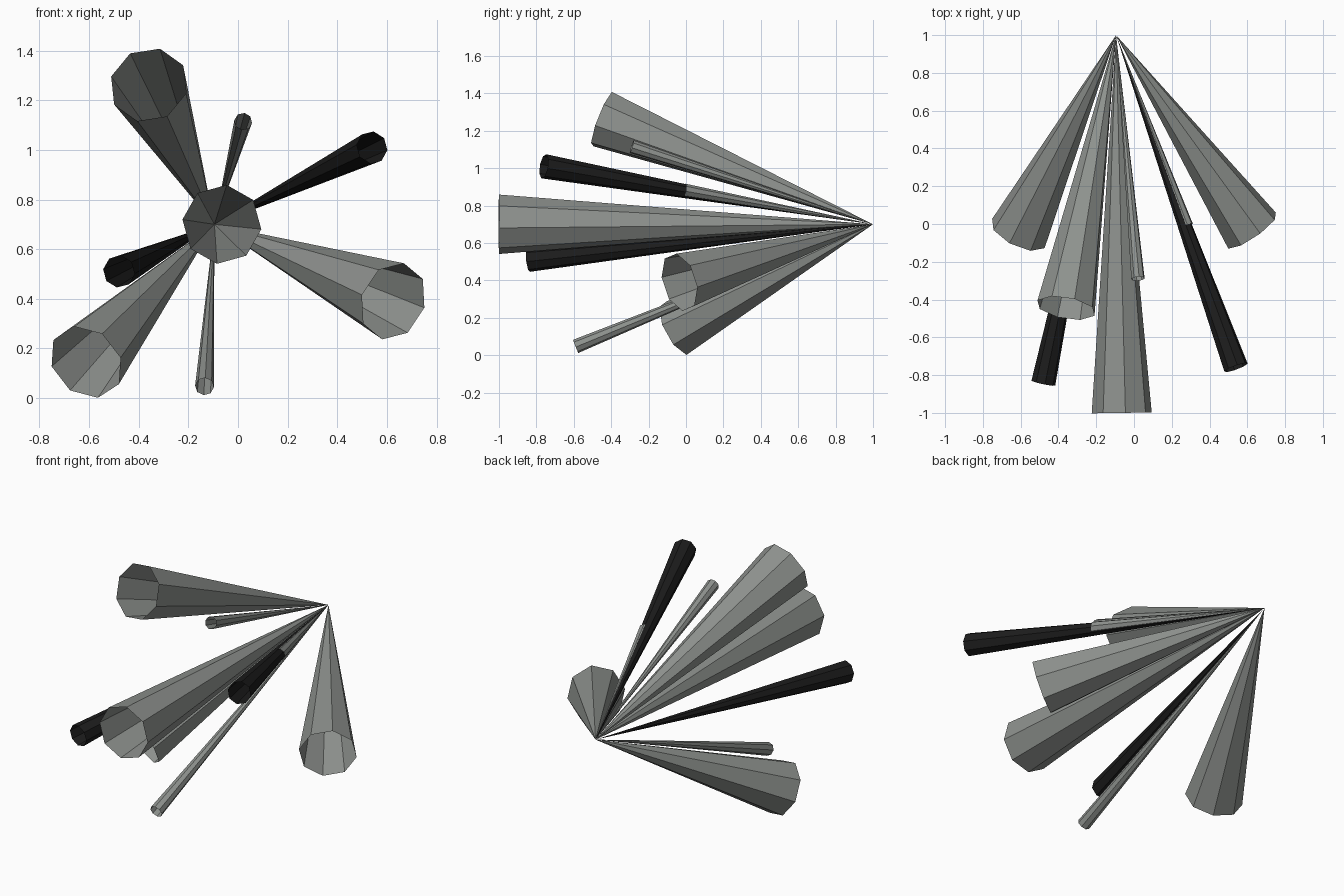
import bpy, math
from mathutils import Vector

if "Cube" in bpy.data.objects:
    bpy.data.objects.remove(bpy.data.objects["Cube"])

APEX = Vector((-0.095, 1.0, 0.70))
SIDES = 8


def material(name, rgb):
    m = bpy.data.materials.new(name)
    m.diffuse_color = (*rgb, 1.0)
    m.use_nodes = True
    m.node_tree.nodes["Principled BSDF"].inputs["Base Color"].default_value = m.diffuse_color
    return m


grey = material("mid_grey", (0.27, 0.285, 0.27))
dark = material("near_black", (0.012, 0.012, 0.012))


def open_cone(name, base, radius, phase, mat):
    """Open-ended eight-sided cone from the shared apex to a base centre."""
    base = Vector(base)
    turn = Vector((0, -1, 0)).rotation_difference(base - APEX)
    verts = [APEX]
    for i in range(SIDES):
        a = math.radians(phase) + i * math.tau / SIDES
        verts.append(base + turn @ Vector((radius * math.cos(a), 0, radius * math.sin(a))))
    faces = [(0, i + 1, (i + 1) % SIDES + 1) for i in range(SIDES)]
    mesh = bpy.data.meshes.new(name)
    mesh.from_pydata(verts, [], faces)
    mesh.materials.append(mat)
    mesh.update()
    bpy.context.collection.objects.link(bpy.data.objects.new(name, mesh))


# Wide grey cones
open_cone("wide_cone_centre", (-0.065, -1.0, 0.70), 0.16, -7, grey)
open_cone("wide_cone_upper_left", (-0.36, -0.445, 1.262), 0.16, -15, grey)
open_cone("wide_cone_right", (0.625, -0.035, 0.39), 0.16, -14, grey)
open_cone("wide_cone_lower_left", (-0.612, -0.05, 0.145), 0.16, 13, grey)

# Thin grey cones
open_cone("thin_cone_top", (0.021, -0.29, 1.115), 0.036, -10, grey)
open_cone("thin_cone_bottom", (-0.135, -0.59, 0.047), 0.038, -5, grey)
open_cone("thin_cone_inner", (0.278, -0.01, 0.882), 0.036, -8, grey)

# Dark cones
open_cone("dark_cone_right", (0.54, -0.76, 1.01), 0.066, -8, dark)
open_cone("dark_cone_left", (-0.48, -0.842, 0.51), 0.065, -8, dark)
